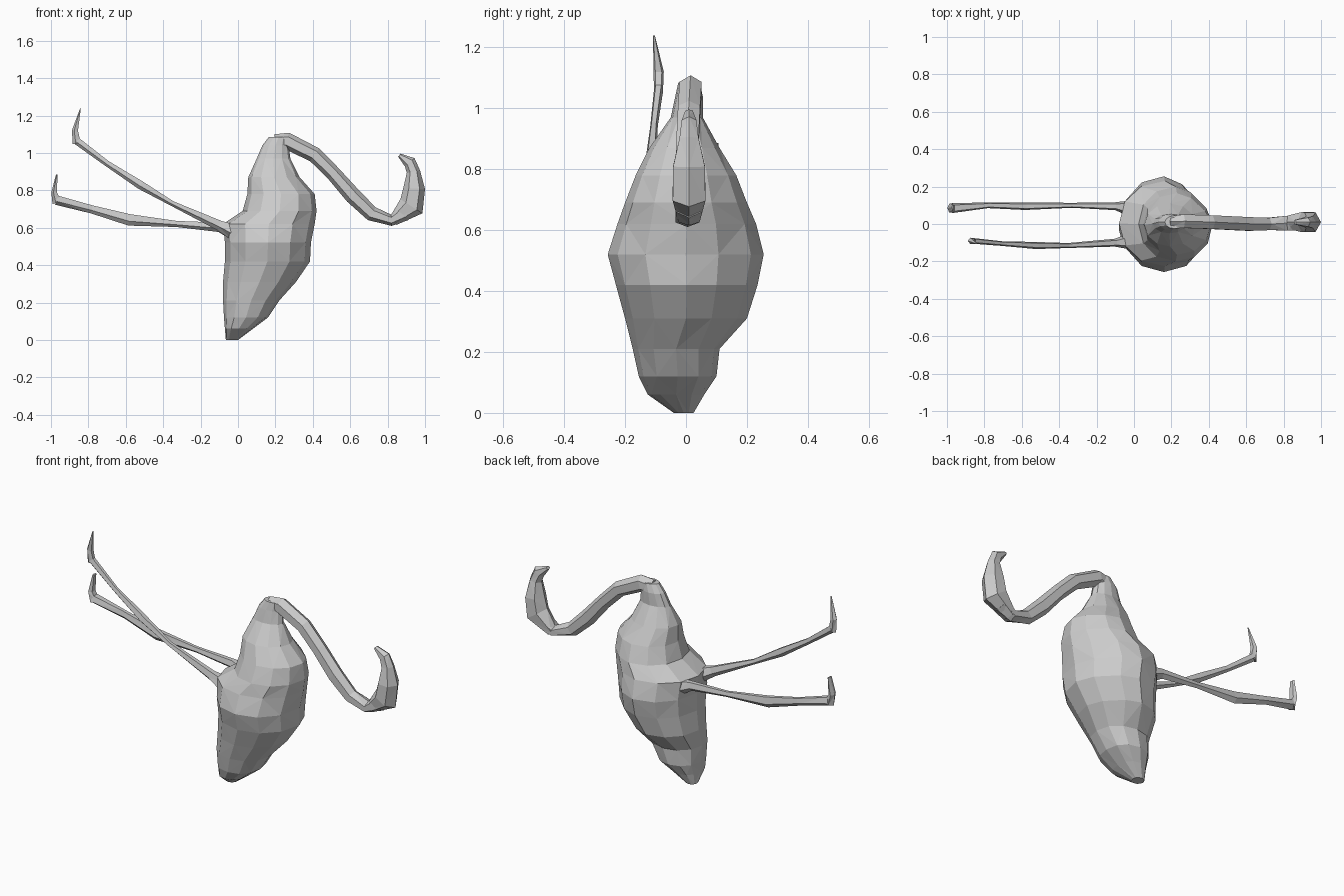
import bpy, bmesh
from math import sin, cos, pi, copysign
from mathutils import Vector


def loft(name, rings):
    """Skin closed rings of points into a flat-shaded triangulated solid."""
    bm = bmesh.new()
    vs = [[bm.verts.new(p) for p in r] for r in rings]
    n = len(vs[0])
    for k, (a, b) in enumerate(zip(vs, vs[1:])):
        for i in range(n):
            j = (i + 1) % n
            if (i + k) % 2:
                bm.faces.new((a[i], a[j], b[j]))
                bm.faces.new((a[i], b[j], b[i]))
            else:
                bm.faces.new((a[i], a[j], b[i]))
                bm.faces.new((a[j], b[j], b[i]))
    bm.faces.new(vs[0])
    bm.faces.new(vs[-1])
    bmesh.ops.recalc_face_normals(bm, faces=bm.faces)
    me = bpy.data.meshes.new(name)
    bm.to_mesh(me)
    bm.free()
    ob = bpy.data.objects.new(name, me)
    bpy.context.collection.objects.link(ob)
    return ob


def spow(v, e):
    return copysign(abs(v) ** e, v)


def tube(name, path, sides):
    """Sweep an ellipse along (x, y, z, in-plane radius, y radius)."""
    pts = [Vector(p[:3]) for p in path]
    rings = []
    for k, p in enumerate(path):
        t = pts[min(k + 1, len(pts) - 1)] - pts[max(k - 1, 0)]
        nrm = Vector((-t.z, 0, t.x)).normalized()
        rings.append([pts[k] + nrm * p[3] * cos(2 * pi * i / sides)
                      + Vector((0, p[4] * sin(2 * pi * i / sides), 0))
                      for i in range(sides)])
    return loft(name, rings)


# body with folded wings: z, x min, x max, y min, y max, roundness
sections = [
    (0.0, -0.065, 0.0, -0.04, 0.025, 1),
    (0.06, -0.07, 0.08, -0.125, 0.06, 0.85),
    (0.12, -0.075, 0.16, -0.155, 0.10, 0.9),
    (0.21, -0.08, 0.22, -0.175, 0.11, 0.95),
    (0.31, -0.08, 0.31, -0.20, 0.20, 0.95),
    (0.42, -0.07, 0.385, -0.23, 0.235, 0.95),
    (0.52, -0.07, 0.39, -0.257, 0.255, 0.95),
    (0.62, -0.08, 0.41, -0.225, 0.23, 0.95),
    (0.69, 0.025, 0.42, -0.20, 0.20, 0.95),
    (0.78, 0.05, 0.41, -0.165, 0.165, 0.95),
    (0.87, 0.055, 0.33, -0.12, 0.11, 1),
    (0.97, 0.10, 0.28, -0.05, 0.055, 1),
    (1.04, 0.13, 0.27, -0.035, 0.055, 1),
    (1.085, 0.165, 0.27, -0.025, 0.045, 1),
]
N = 12
rings = []
for z, x0, x1, y0, y1, e in sections:
    cx, cy = (x0 + x1) / 2, (y0 + y1) / 2
    ring = []
    for i in range(N):
        c, s = cos(2 * pi * i / N), sin(2 * pi * i / N)
        # the back breast quarter is flatter than the rest
        q = 1.25 if 0 < i < N / 4 and 0.3 < z < 0.8 else e
        ring.append(Vector((cx + (x1 - x0) / 2 * spow(c, q),
                            cy + (y1 - y0) / 2 * spow(s, q), z)))
    rings.append(ring)
loft("body", rings)

# curved neck
tube("neck", [
    (0.20, 0.012, 1.055, 0.045, 0.035),
    (0.26, 0.015, 1.065, 0.045, 0.042),
    (0.41, 0.01, 0.99, 0.042, 0.042),
    (0.51, 0.005, 0.89, 0.04, 0.042),
    (0.615, 0.0, 0.77, 0.044, 0.042),
    (0.715, 0.0, 0.675, 0.04, 0.038),
    (0.82, 0.005, 0.64, 0.03, 0.045),
    (0.89, 0.01, 0.68, 0.045, 0.05),
], 6)

# head with hooked bill
tube("head", [
    (0.83, 0.01, 0.637, 0.028, 0.04),
    (0.927, 0.01, 0.715, 0.070, 0.062),
    (0.942, 0.01, 0.81, 0.058, 0.060),
    (0.938, 0.01, 0.90, 0.036, 0.036),
    (0.918, 0.01, 0.95, 0.034, 0.028),
    (0.862, 0.01, 0.988, 0.010, 0.014),
], 6)

# trailing legs ending in upturned feet
tube("front_leg", [
    (0.0, -0.09, 0.57, 0.05, 0.05),
    (-0.10, -0.10, 0.615, 0.03, 0.022),
    (-0.35, -0.115, 0.73, 0.015, 0.014),
    (-0.52, -0.115, 0.83, 0.025, 0.020),
    (-0.70, -0.105, 0.945, 0.017, 0.013),
    (-0.86, -0.09, 1.065, 0.022, 0.016),
], 5)
tube("front_foot", [
    (-0.86, -0.09, 1.05, 0.024, 0.015),
    (-0.870, -0.09, 1.12, 0.018, 0.018),
    (-0.842, -0.105, 1.238, 0.002, 0.003),
], 5)
tube("back_leg", [
    (0.0, 0.08, 0.57, 0.05, 0.05),
    (-0.10, 0.095, 0.605, 0.028, 0.022),
    (-0.33, 0.10, 0.622, 0.018, 0.014),
    (-0.58, 0.095, 0.645, 0.034, 0.021),
    (-0.78, 0.10, 0.70, 0.024, 0.016),
    (-0.97, 0.085, 0.75, 0.028, 0.028),
], 5)
tube("back_foot", [
    (-0.965, 0.085, 0.735, 0.028, 0.026),
    (-0.982, 0.085, 0.79, 0.016, 0.026),
    (-0.968, 0.09, 0.885, 0.005, 0.018),
], 5)
